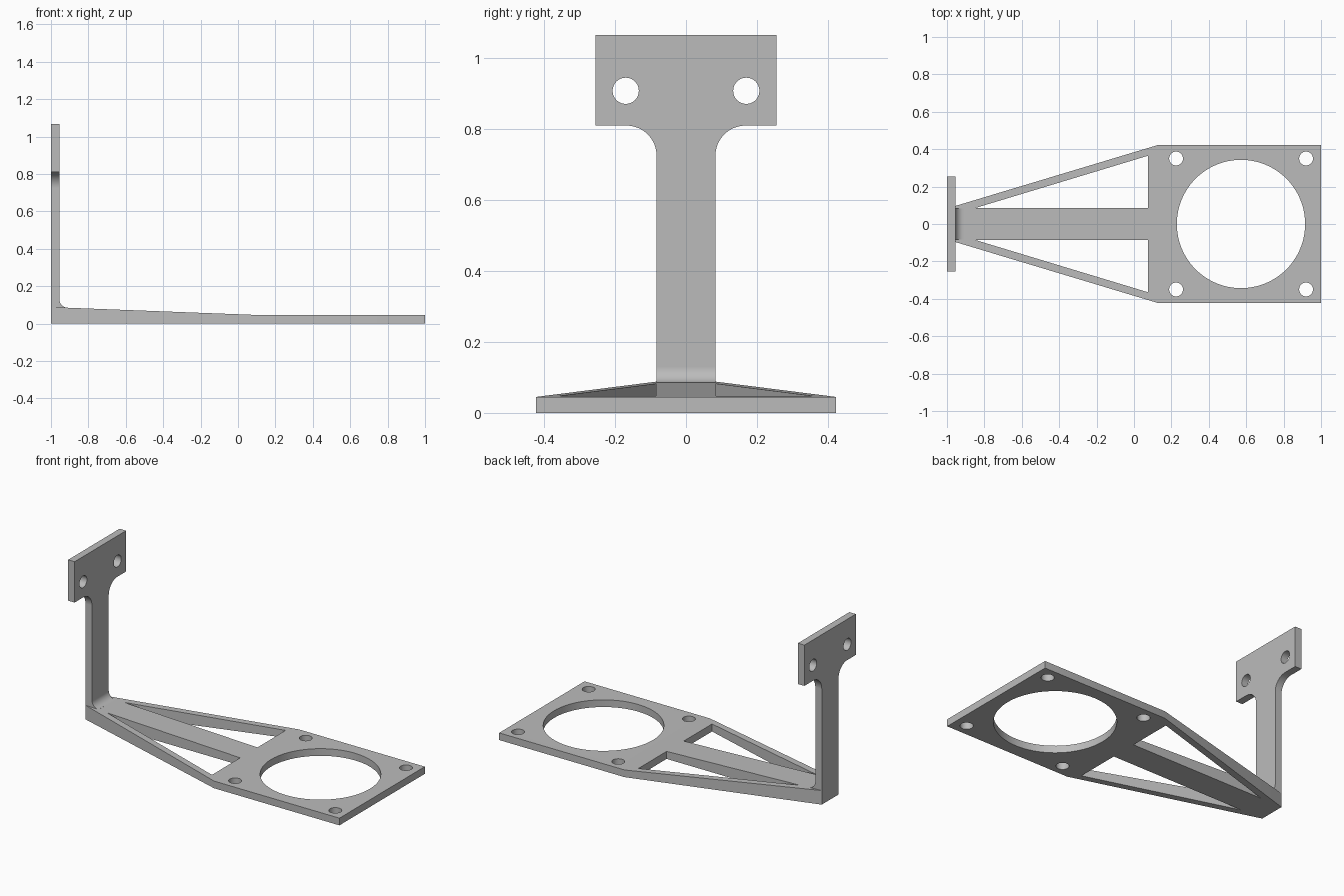
import bpy
import bmesh
from math import cos, sin, pi

cube = bpy.data.objects.get("Cube")
if cube:
    bpy.data.objects.remove(cube, do_unlink=True)

grey = bpy.data.materials.new("plain_grey")
grey.use_nodes = True
colour = (0.5, 0.5, 0.5, 1)
grey.diffuse_color = colour
grey.node_tree.nodes["Principled BSDF"].inputs["Base Color"].default_value = colour

PLACE = {
    "X": lambda a, b, t: (t, a, b),
    "Y": lambda a, b, t: (a, t, b),
    "Z": lambda a, b, t: (a, b, t),
}


def prism(name, points, axis, low, high):
    """Extrude a flat outline along an axis."""
    place = PLACE[axis]
    bm = bmesh.new()
    start = [bm.verts.new(place(a, b, low)) for a, b in points]
    end = [bm.verts.new(place(a, b, high)) for a, b in points]
    bm.faces.new(start)
    bm.faces.new(end)
    for i in range(len(points)):
        j = (i + 1) % len(points)
        bm.faces.new((start[i], start[j], end[j], end[i]))
    bmesh.ops.recalc_face_normals(bm, faces=bm.faces)
    mesh = bpy.data.meshes.new(name)
    bm.to_mesh(mesh)
    bm.free()
    mesh.materials.append(grey)
    obj = bpy.data.objects.new(name, mesh)
    bpy.context.collection.objects.link(obj)
    return obj


def arc(cx, cy, radius, start, end, steps):
    angles = [start + (end - start) * i / steps for i in range(steps + 1)]
    return [(cx + radius * cos(t), cy + radius * sin(t)) for t in angles]


def circle(cx, cy, radius, steps):
    return arc(cx, cy, radius, 0, 2 * pi, steps)[:-1]


def mirrored(half):
    """Close a half outline (bottom to top, a > 0) across a = 0."""
    return half + [(-a, b) for a, b in reversed(half)]


def combine(target, other, operation):
    mod = target.modifiers.new("combine", "BOOLEAN")
    mod.operation = operation
    mod.solver = "EXACT"
    mod.object = other
    bpy.context.view_layer.objects.active = target
    bpy.ops.object.modifier_apply(modifier=mod.name)
    bpy.data.objects.remove(other, do_unlink=True)


T = 0.045        # sheet thickness
STEM = 0.083     # half width of the stem and the middle rib

# Base: plan outline trimmed to the tapering side profile
upper = [(-1, STEM), (0.13, 0.423), (1, 0.423)]
bracket = prism("bracket", upper + [(x, -y) for x, y in reversed(upper)], "Z", 0, 0.3)
side = [(-1.1, -0.1), (1.1, -0.1), (1.1, T), (0.13, T), (-1.1, 0.092)]
combine(bracket, prism("side_profile", side, "Y", -1, 1), "INTERSECT")

# Large opening and corner screw holes
combine(bracket, prism("opening", circle(0.572, 0, 0.343, 96), "Z", -1, 1), "DIFFERENCE")
for s in (-1, 1):
    for x in (0.225, 0.92):
        hole = prism("screw_hole", circle(x, s * 0.35, 0.037, 32), "Z", -1, 1)
        combine(bracket, hole, "DIFFERENCE")
    # Triangular window between the middle rib and the side rib
    window = [(-0.85, s * 0.085), (0.075, s * 0.085), (0.075, s * 0.365)]
    combine(bracket, prism("window", window, "Z", -1, 1), "DIFFERENCE")

# Upright stem flaring into the head plate, with two holes
half = [(STEM, 0.03)] + arc(0.168, 0.725, 0.085, pi, pi / 2, 16)
half += [(0.255, 0.81), (0.255, 1.066)]
upright = prism("upright", mirrored(half), "X", -1, -1 + T)
for s in (-1, 1):
    hole = prism("head_hole", circle(s * 0.17, 0.908, 0.037, 32), "X", -2, 0)
    combine(upright, hole, "DIFFERENCE")

# Rounded inside corner where the stem meets the base
corner = arc(-0.91, 0.13, 0.045, pi, 1.5 * pi, 10)
corner += [(-0.91, 0.06), (-0.98, 0.06), (-0.98, 0.13)]
combine(upright, prism("corner", corner, "Y", -STEM, STEM), "UNION")
combine(bracket, upright, "UNION")

# Smooth the curves, keep flat faces crisp
bpy.ops.object.select_all(action="DESELECT")
bracket.select_set(True)
bpy.context.view_layer.objects.active = bracket
bpy.ops.object.shade_smooth_by_angle(angle=pi / 6)
weighted = bracket.modifiers.new("flat_normals", "WEIGHTED_NORMAL")
weighted.keep_sharp = True
